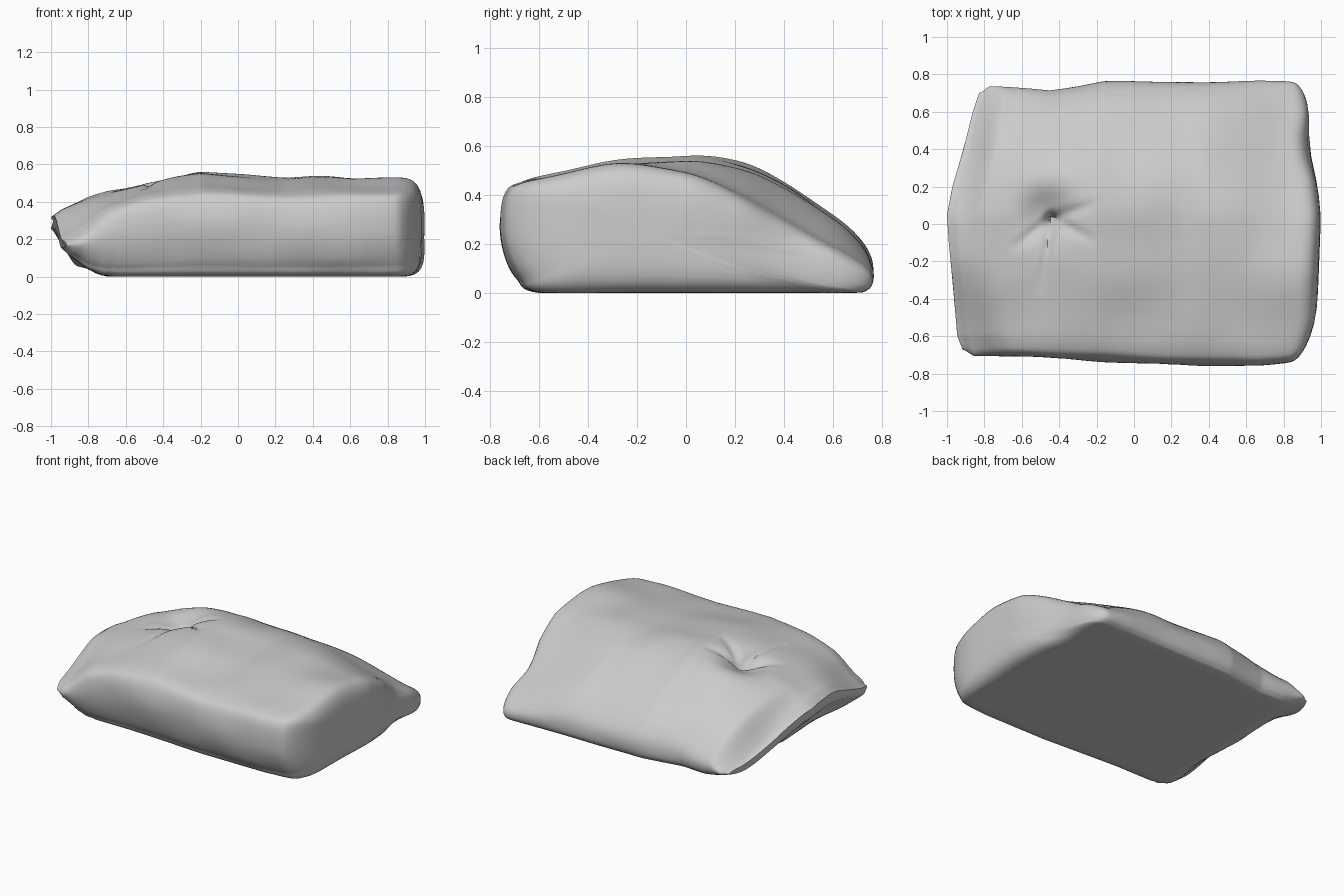
import bpy, bmesh, math
from mathutils import Vector, noise

cube = bpy.data.objects.get("Cube")
if cube:
    bpy.data.objects.remove(cube, do_unlink=True)


def table(points, v):
    """Interpolate a short table of (key, value) pairs."""
    if v <= points[0][0]:
        return points[0][1]
    for (a, p), (b, q) in zip(points, points[1:]):
        if v <= b:
            t = (v - a) / (b - a)
            return p + (q - p) * t
    return points[-1][1]


def smooth(a, b, v):
    t = min(max((v - a) / (b - a), 0), 1)
    return t * t * (3 - 2 * t)


def closed_spline(points, steps):
    n, result = len(points), []
    for i in range(n):
        a, b, c, d = (Vector(points[(i + k) % n]) for k in (-1, 0, 1, 2))
        for j in range(steps):
            t = j / steps
            result.append(0.5 * (2 * b + (c - a) * t + (2 * a - 5 * b + 4 * c - d) * t ** 2
                                 + (3 * b - a - 3 * c + d) * t ** 3))
    return result


# Side profile of the cushion (y, z): plump front, low tapering back
PROFILE = [(-.6, 0), (-.69, .06), (-.74, .17), (-.757, .3), (-.735, .41), (-.67, .455),
           (-.5, .49), (-.3, .525), (-.1, .54), (.08, .545), (.25, .51), (.4, .44), (.54, .35),
           (.66, .26), (.74, .17), (.763, .09), (.74, .02), (.66, 0), (.3, 0), (-.2, 0)]
# Top and underside heights along the length
TOP = [(-1, .32), (-.95, .355), (-.8, .42), (-.65, .47), (-.5, .51), (-.35, .54),
       (-.2, .56), (0, .545), (.25, .53), (.5, .535), (1, .55)]
UNDER = [(-1, .26), (-.93, .19), (-.85, .09), (-.77, .02), (-.7, 0)]
# Plan outline: reach of each end across the depth, and of front and back along the length
LEFT_REACH = [(-.72, .9), (-.6, .945), (-.3, .97), (-.1, .99), (.05, 1), (.2, .97), (.4, .91),
              (.6, .86), (.72, .82)]
RIGHT_REACH = [(-.7, .94), (-.5, .98), (-.2, .99), (.05, 1), (.25, .98), (.35, .945),
               (.45, .93), (.6, .96), (.76, .95)]
FRONT = [(-.9, .94), (-.4, .95), (.2, 1), (.7, 1), (.95, .97)]
BACK = [(-.9, .96), (-.55, .935), (-.2, 1), (1, 1)]
# Tuft centre, the hollow round it, the rise behind it and the tips of its creases
TUFT = Vector((-.44, .03))
HOLLOW = Vector((-.47, .05))
RISE = Vector((-.48, .32))
CREASES = [(-.2, .11), (-.5, -.38), (-.2, -.1), (-.66, -.14)]


def bump(p, centre, radius):
    return math.exp(-((p - centre).length / radius) ** 2)


def tuft_height(x, y):
    p = Vector((x, y))
    height = .04 * bump(p, RISE, .22) - .08 * bump(p, HOLLOW, .13)
    for tip in CREASES:
        line = Vector(tip) - TUFT
        t = min(max((p - TUFT).dot(line) / line.length_squared, 0), 1)
        height -= .03 * (1 - t) ** .7 * bump(p, TUFT + line * t, .024)
    return height


def place(u, scale, y, z):
    # shrink towards the middle of the end face
    y = -.12 + (y + .12) * scale
    z = .24 + (z - .24) * scale
    share = z / .545
    is_top = smooth(.3, .75, share + .6 * max(y, 0))
    y *= table(FRONT if y < 0 else BACK, u)
    y *= 1 - .05 * smooth(-.94, -1, u)
    # underside lifts at the left end, mostly in the middle
    low = table(UNDER, u) * (1 - .8 * smooth(0, .65, y))
    thick = table(TOP, u) - low
    # left edge thins out towards the back
    thick *= 1 - .7 * smooth(-.82, -1, u) * smooth(-.05, .4, y)
    z = low + share * thick
    # front left corner droops
    z -= .12 * smooth(-.7, -1, u) * smooth(-.15, -.7, y)
    # slope flattens towards the back right corner
    z *= 1 - .38 * smooth(.35, .93, u) * smooth(-.3, .6, y)
    x = u * table(LEFT_REACH if u < 0 else RIGHT_REACH, y)
    # gentle lumps in the stuffing, and the tuft
    z += is_top * .012 * noise.noise(Vector((x * 3, y * 3, 4)))
    y += .012 * noise.noise(Vector((x * 3, z * 4, y))) * smooth(0, .1, z)
    z += is_top * tuft_height(x, y)
    return x, y, max(z, 0)


# Stations along the length: tapering left end, body, bulging right end
stations = [(-1 + .1 * i / 8, 1) for i in range(8)]
stations += [(-.9 + 1.77 * i / 90, 1) for i in range(90)]
stations += [(.87 + .13 * (1 - s ** 5) ** .38, s)
             for s in (1, .997, .99, .975, .95, .92, .88, .8, .7, .55, .4, .25, .1, .02)]

bm = bmesh.new()
ring = closed_spline(PROFILE, 8)
loops = [[bm.verts.new(place(u, s, *p)) for p in ring] for u, s in stations]
for a, b in zip(loops, loops[1:]):
    for i in range(len(ring)):
        j = (i + 1) % len(ring)
        bm.faces.new((a[i], a[j], b[j], b[i]))
bm.faces.new(loops[0])
bm.faces.new(loops[-1])
for _ in range(2):
    bmesh.ops.smooth_vert(bm, verts=[v for v in bm.verts if v.co.x > .8],
                          factor=.5, use_axis_x=True, use_axis_y=True, use_axis_z=True)
bmesh.ops.recalc_face_normals(bm, faces=bm.faces)

mesh = bpy.data.meshes.new("cushion")
bm.to_mesh(mesh)
bm.free()
cushion = bpy.data.objects.new("cushion", mesh)
bpy.context.collection.objects.link(cushion)

# Plain fabric colour
fabric = bpy.data.materials.new("light grey fabric")
fabric.use_nodes = True
colour = (.6, .6, .6, 1)
fabric.diffuse_color = colour
fabric.node_tree.nodes["Principled BSDF"].inputs["Base Color"].default_value = colour
mesh.materials.append(fabric)

bpy.context.view_layer.objects.active = cushion
cushion.select_set(True)
bpy.ops.object.shade_smooth_by_angle(angle=math.radians(50))
